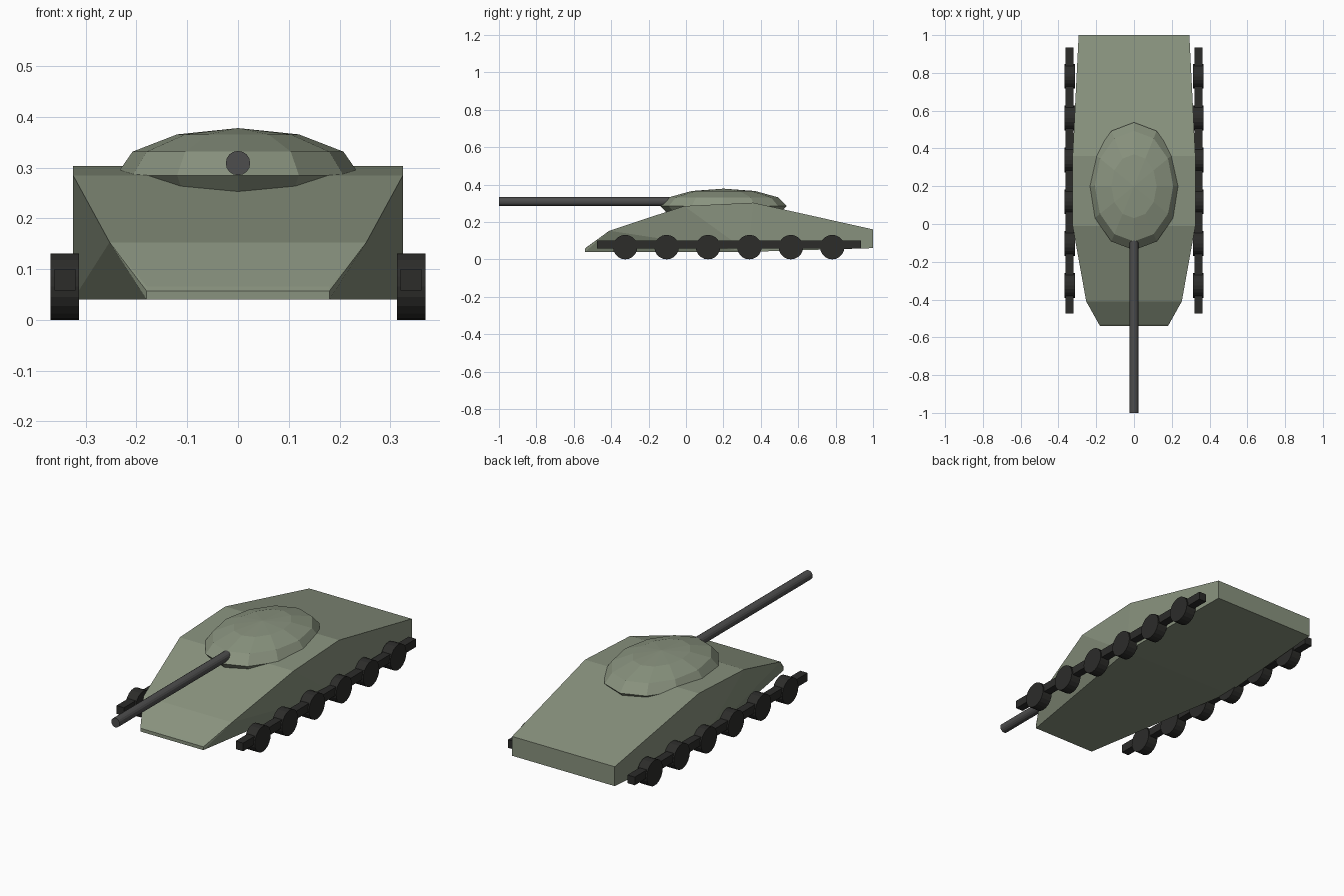
import bpy, bmesh, math

if "Cube" in bpy.data.objects:
    bpy.data.objects.remove(bpy.data.objects["Cube"])


def material(name, rgb):
    m = bpy.data.materials.new(name)
    m.diffuse_color = (*rgb, 1)
    m.use_nodes = True
    m.node_tree.nodes["Principled BSDF"].inputs["Base Color"].default_value = m.diffuse_color
    return m


green = material("armour_green", (0.25, 0.29, 0.21))
steel = material("gun_grey", (0.075, 0.075, 0.075))
black = material("running_gear_black", (0.025, 0.025, 0.023))


def finish(name, mat):
    ob = bpy.context.object
    ob.name = name
    ob.data.materials.append(mat)
    return ob


def cylinder(name, mat, r, depth, loc, rot, sides):
    bpy.ops.mesh.primitive_cylinder_add(vertices=sides, radius=r, depth=depth,
                                        location=loc, rotation=rot)
    return finish(name, mat)


# Hull: convex shell around mirrored outline points (y, half width, z)
outline = [(-0.54, 0.18, 0.04), (-0.54, 0.18, 0.057), (-0.53, 0.18, 0.066),
           (-0.41, 0.253, 0.153), (-0.01, 0.325, 0.285), (0.36, 0.325, 0.303),
           (1.0, 0.293, 0.16), (1.0, 0.293, 0.06), (0.33, 0.325, 0.04)]
bm = bmesh.new()
for y, w, z in outline:
    for side in (-1, 1):
        bm.verts.new((side * w, y, z))
bmesh.ops.convex_hull(bm, input=bm.verts)
bmesh.ops.dissolve_limit(bm, angle_limit=0.01, verts=bm.verts, edges=bm.edges)
bmesh.ops.recalc_face_normals(bm, faces=bm.faces)
mesh = bpy.data.meshes.new("hull")
bm.to_mesh(mesh)
bm.free()
mesh.materials.append(green)
bpy.context.collection.objects.link(bpy.data.objects.new("hull", mesh))

# Turret: flattened low-poly dome
bpy.ops.mesh.primitive_uv_sphere_add(segments=12, ring_count=6, radius=1,
                                     location=(0, 0.2, 0.285))
turret = finish("turret", green)
turret.scale = (0.24, 0.338, 0.093)

# Gun barrel
cylinder("gun_barrel", steel, 0.024, 1.0, (0, -0.5, 0.309), (math.pi / 2, 0, 0), 16)

# Running gear: a beam and six wheels on each side
for side, label in ((-1, "left"), (1, "right")):
    x = side * 0.341
    bpy.ops.mesh.primitive_cube_add(size=1, location=(x, 0.23, 0.079))
    beam = finish(f"track_beam_{label}", black)
    beam.scale = (0.042, 1.41, 0.042)
    for i in range(6):
        cylinder(f"wheel_{label}_{i + 1}", black, 0.0655, 0.056,
                 (x, -0.325 + i * 0.2214, 0.0655), (0, math.pi / 2, 0), 20)
